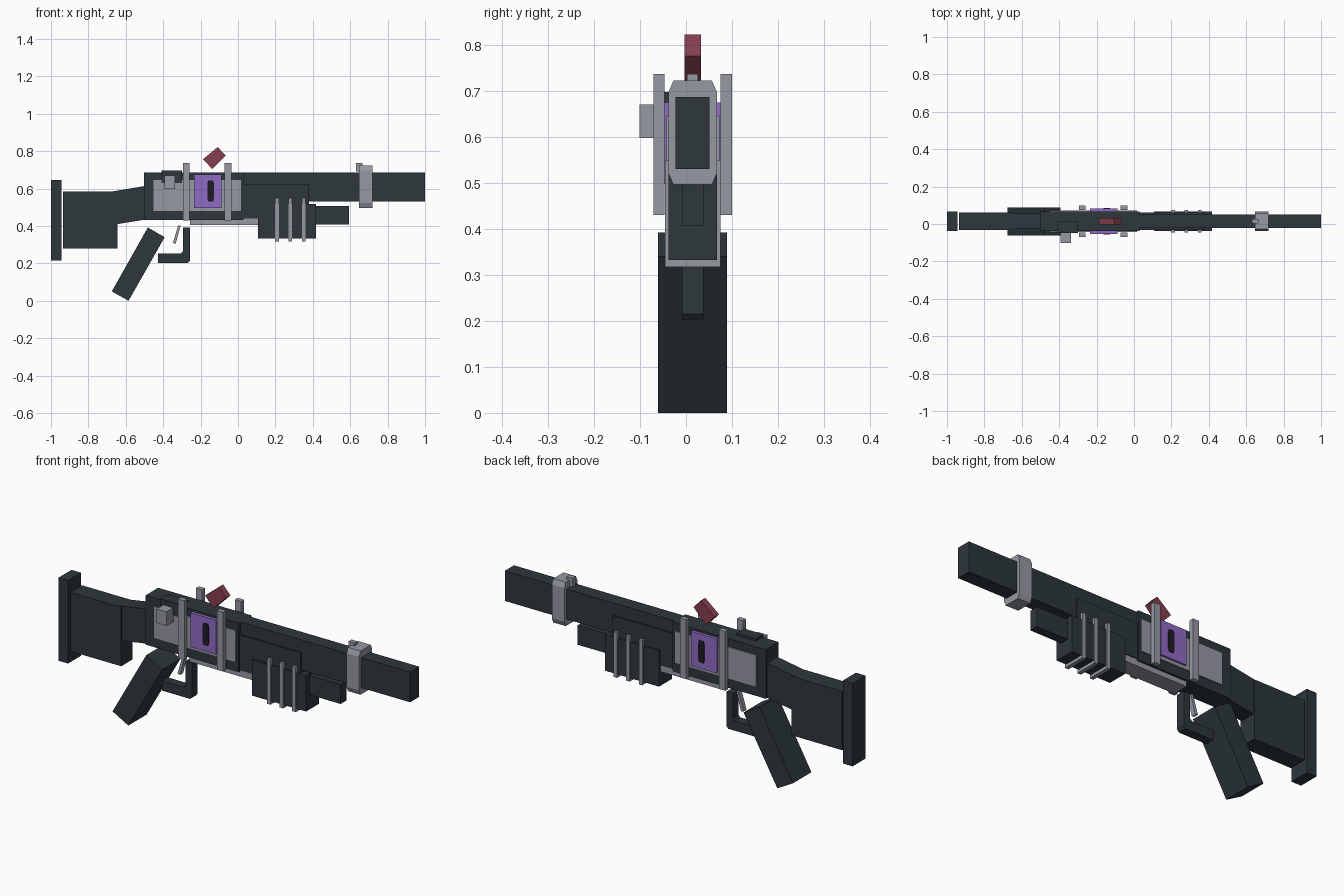
import bpy, bmesh
from mathutils import Vector

if "Cube" in bpy.data.objects:
    bpy.data.objects.remove(bpy.data.objects["Cube"])

MID = 0.0145  # depth of the symmetry plane


def material(name, rgb):
    m = bpy.data.materials.new(name)
    m.use_nodes = True
    m.diffuse_color = (*rgb, 1)
    m.node_tree.nodes["Principled BSDF"].inputs["Base Color"].default_value = (*rgb, 1)
    return m


dark = material("dark slate", (0.026, 0.038, 0.046))
grey = material("light grey", (0.31, 0.32, 0.37))
purple = material("purple", (0.28, 0.147, 0.552))
red = material("dull red", (0.235, 0.05, 0.077))
black = material("near black", (0.012, 0.011, 0.018))


def prism(name, points, direction, mat):
    """Extrude a planar outline along a direction."""
    bm = bmesh.new()
    face = bm.faces.new([bm.verts.new(p) for p in points])
    out = bmesh.ops.extrude_face_region(bm, geom=[face])
    moved = [v for v in out["geom"] if isinstance(v, bmesh.types.BMVert)]
    bmesh.ops.translate(bm, verts=moved, vec=Vector(direction))
    bmesh.ops.recalc_face_normals(bm, faces=bm.faces)
    mesh = bpy.data.meshes.new(name)
    bm.to_mesh(mesh)
    bm.free()
    mesh.materials.append(mat)
    obj = bpy.data.objects.new(name, mesh)
    bpy.context.collection.objects.link(obj)
    return obj


def side_profile(name, outline, y0, y1, mat):
    return prism(name, [(x, y0, z) for x, z in outline], (0, y1 - y0, 0), mat)


def centred(name, outline, half, mat):
    return side_profile(name, outline, MID - half, MID + half, mat)


def rect(x0, x1, z0, z1):
    return [(x0, z0), (x1, z0), (x1, z1), (x0, z1)]


# Stock
centred("butt_plate", rect(-1, -0.945, 0.216, 0.645), 0.053, dark)
centred("stock", [(-0.936, 0.28), (-0.645, 0.28), (-0.645, 0.585), (-0.936, 0.585)], 0.047, dark)
centred("stock_neck", [(-0.67, 0.41), (-0.645, 0.41), (-0.49, 0.435),
                       (-0.49, 0.615), (-0.67, 0.585)], 0.042, dark)

# Receiver with its side panels
centred("receiver", rect(-0.503, 0.03, 0.432, 0.686), 0.052, dark)
centred("side_panels", rect(-0.452, 0.016, 0.48, 0.645), 0.058, grey)
centred("receiver_floor_plate", rect(-0.257, 0.107, 0.406, 0.442), 0.042, grey)
side_profile("bolt_cover", rect(-0.41, -0.3, 0.63, 0.697), -0.047, MID, dark)
side_profile("bolt_handle", rect(-0.394, -0.338, 0.597, 0.67), -0.101, -0.03, grey)

# Purple window with a dark slot on each side
centred("core_window", rect(-0.235, -0.087, 0.497, 0.675), 0.068, purple)
centred("core_slot", [(-0.16, 0.53), (-0.133, 0.53), (-0.128, 0.55), (-0.128, 0.622),
                      (-0.133, 0.643), (-0.16, 0.643), (-0.164, 0.622), (-0.164, 0.55)],
        0.071, black)

# Upright rods, a pair on each side
for label, x in (("rear", -0.276), ("front", -0.053)):
    for side, name in ((-1, "right"), (1, "left")):
        ys = sorted((MID + side * 0.061, MID + side * 0.085))
        side_profile(f"{label}_{name}_rod", rect(x - 0.018, x + 0.018, 0.43, 0.737), *ys, grey)

# Tilted top sight
side_profile("red_sight", [(-0.187, 0.757), (-0.108, 0.822), (-0.066, 0.776),
                           (-0.137, 0.704)], -0.003, 0.033, red)

# Barrel, muzzle band and front sight
centred("barrel", rect(0, 1, 0.53, 0.686), 0.037, dark)
band = [(-0.053, 0.522), (-0.042, 0.496), (0.042, 0.496), (0.053, 0.522),
        (0.053, 0.696), (0.042, 0.722), (-0.042, 0.722), (-0.053, 0.696)]
prism("muzzle_band", [(0.648, MID + y, z) for y, z in band], (0.072, 0, 0), grey)
centred("front_sight", rect(0.63, 0.665, 0.69, 0.737), 0.012, grey)

# Handguard, pump and tube
centred("handguard", rect(0.025, 0.38, 0.44, 0.623), 0.046, dark)
centred("pump", rect(0.107, 0.416, 0.332, 0.518), 0.053, dark)
centred("magazine_tube", rect(0.4, 0.593, 0.407, 0.508), 0.023, dark)

# U-shaped ribs wrapped under the pump
u_shape = [(-0.06, 0.55), (-0.06, 0.317), (0.06, 0.317), (0.06, 0.55),
           (0.046, 0.55), (0.046, 0.333), (-0.046, 0.333), (-0.046, 0.55)]
for i, x in enumerate((0.208, 0.28, 0.352)):
    prism(f"pump_rib_{i + 1}", [(x - 0.01, MID + y, z) for y, z in u_shape], (0.02, 0, 0), grey)

# Grip, trigger and guard
centred("grip", [(-0.482, 0.392), (-0.392, 0.34), (-0.585, 0.0), (-0.675, 0.05)], 0.075, dark)
centred("trigger", [(-0.32, 0.402), (-0.307, 0.402), (-0.333, 0.305), (-0.348, 0.309)], 0.012, grey)
centred("trigger_guard", [(-0.428, 0.203), (-0.268, 0.203), (-0.257, 0.215), (-0.257, 0.392),
                          (-0.294, 0.392), (-0.294, 0.265), (-0.304, 0.254), (-0.428, 0.254)],
        0.023, dark)
